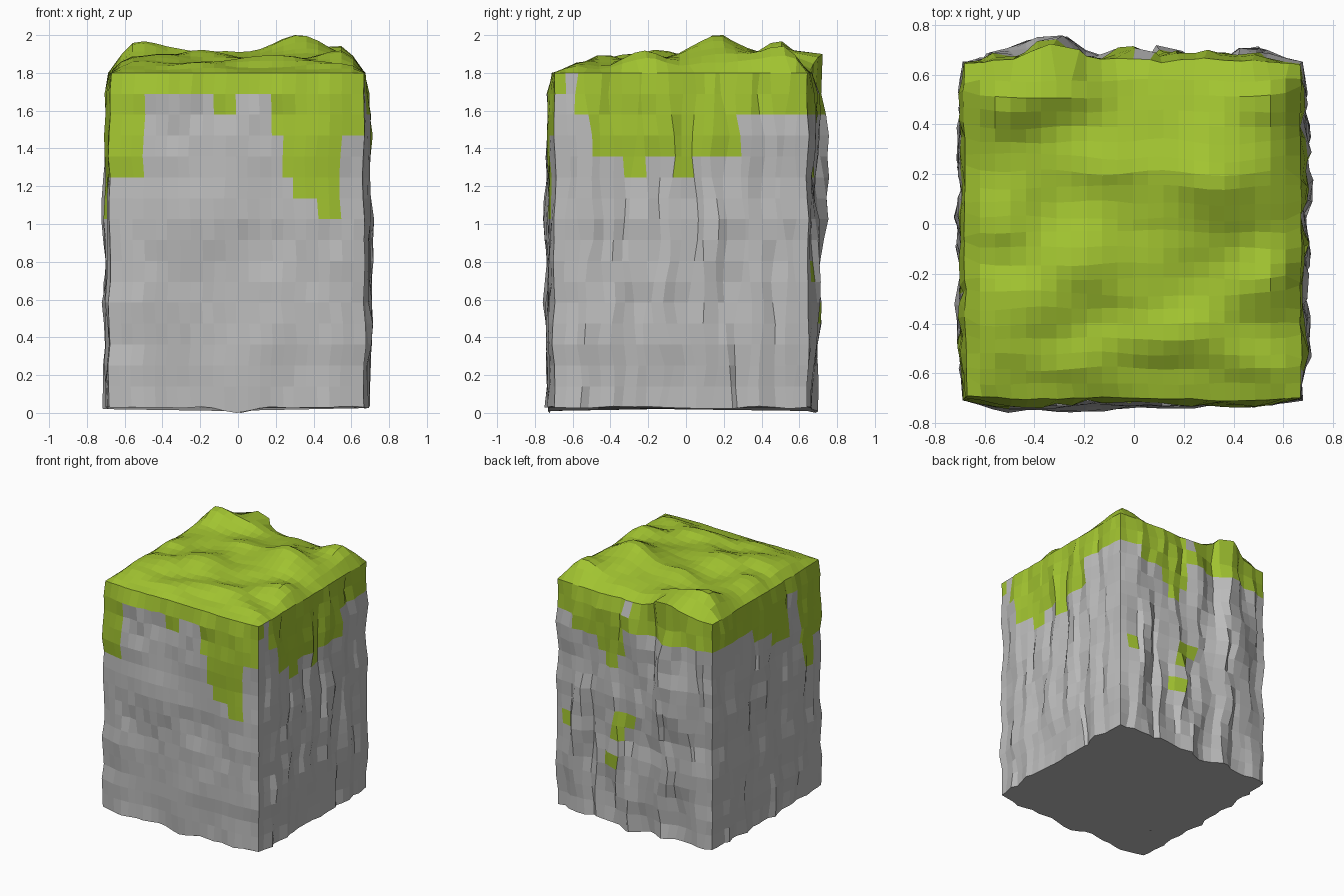
import bpy, bmesh
from math import exp
from mathutils import Vector, noise

if "Cube" in bpy.data.objects:
    bpy.data.objects.remove(bpy.data.objects["Cube"])

N, ROWS = 22, 16                 # cells along each side, rows up the height
XL, XR, Y0, Y1, Z0, Z1 = -0.68, 0.67, -0.70, 0.645, 0.03, 1.80
DZ = (Z1 - Z0) / ROWS

# Each side: start, end, outward normal, bulge, then grass drips as
# (end of span along the side 0..1, lowest z of the grass)
SIDES = [
    ((XL, Y0), (XR, Y0), (0, -1), 0.055,
     [(.125, 1.25), (.40, 1.68), (.50, 1.57), (.63, 1.68), (.67, 1.46), (.71, 1.25),
      (.83, 1.13), (.92, 1.02), (1, 1.46)]),
    ((XR, Y0), (XR, Y1), (1, 0), 0.047,
     [(.06, 1.68), (.10, 1.80), (.13, 1.57), (.28, 1.36), (.37, 1.25), (.46, 1.36),
      (.55, 1.25), (.72, 1.36), (1, 1.57)]),
    ((XR, Y1), (XL, Y1), (0, 1), 0.112,
     [(.14, 1.57), (.25, 1.46), (.34, 1.36), (.42, 1.25), (.46, 1.36), (.50, 1.57),
      (.75, 1.57), (1, 1.62)]),
    ((XL, Y1), (XL, Y0), (-1, 0), 0.040,
     [(.35, 1.57), (.38, 1.68), (.55, 1.46), (.70, 1.36), (.75, 1.68), (.82, 1.25),
      (.91, 1.02), (1, 1.25)]),
]
# Stray moss patches on the back: t range, z range
PATCHES = [(.03, .10, .69, .80), (.36, .50, .80, .91), (.36, .46, .69, .80), (.34, .41, .47, .58)]


def bump(a, centre, width):
    return exp(-((a - centre) / width) ** 2)


def corner_shift(c, z):
    """Slight wobble of the upright corner edges."""
    k = 0.028 * noise.noise(Vector((c[0] * 9, c[1] * 9, z * 4.5)))
    return Vector((c[0], c[1], 0)).normalized() * k


def side_grid(s):
    """Displaced vertex grid of one side; corners are shared with the neighbours."""
    ca, cb, n, amp, _ = SIDES[s]
    a, b, n = Vector((*ca, 0)), Vector((*cb, 0)), Vector((*n, 0))
    raw = {}
    for i in range(N + 1):
        for j in range(ROWS + 1):
            t, z = i / N, Z0 + DZ * j
            k = 4 if s == 0 else 12          # other sides have vertical ridges
            d = 0.35 + (.4 if s == 0 else .75) * noise.noise(Vector((t * k, z * 2, s * 7.3)))
            d += 0.25 * noise.noise(Vector((t * 22, z * 8, s * 3.1 + 20)))
            if s == 0:
                d += .3 * bump(z, .95, .3) * bump(t, .25, .25)
            if s == 2:
                d += 0.9 * bump(t, .72, .08) * bump(z, 1.25, .45)
            raw[i, j] = d * min(1, 10 * t * (1 - t)) * (.35 if j == ROWS else 1)
    top = max(raw.values())
    grid = {}
    for (i, j), d in raw.items():
        t, z = i / N, Z0 + DZ * j
        edge = 0 if i in (0, N) else 1
        jit = (.012 if s == 0 else .055) * edge * noise.noise(Vector((t * 17, j * .3, s + 40)))
        p = a.lerp(b, t) + (b - a).normalized() * jit + n * (amp * max(d / top, -.3) * edge)
        p += corner_shift(ca, z).lerp(corner_shift(cb, z), t)
        p.z = z
        if j == 0 and edge:                   # ragged lower rim
            p.z -= .03 * bump(t, .5, .07) if s % 2 == 0 else .01 * bump(t, .6, .1)
            p.z += .012 * noise.noise(Vector((t * 9, s * 3.3, 2))) * (1 - bump(t, .5, .1))
        if j == ROWS and s == 2:              # raised lip at the back
            h = bump(t, .73, .11) * edge
            p.z += 0.10 * h
            p.y += 0.06 * h
        grid[i, j] = p
    return grid


def is_grass(s, t, z):
    if s == 2 and any(p[0] < t < p[1] and p[2] < z < p[3] for p in PATCHES):
        return True
    if s == 2 and .455 < t < .50 and z > 1.69:
        return False
    return z > next(low for end, low in SIDES[s][4] if t <= end)


def add_face(bm, pts):
    bm.faces.new([bm.verts.new(p) for p in pts])


def finish(bm, name, colour):
    bmesh.ops.remove_doubles(bm, verts=bm.verts, dist=1e-5)
    me = bpy.data.meshes.new(name)
    bm.to_mesh(me)
    bm.free()
    ob = bpy.data.objects.new(name, me)
    bpy.context.collection.objects.link(ob)
    mat = bpy.data.materials.new(name)
    mat.diffuse_color = colour
    mat.use_nodes = True
    mat.node_tree.nodes["Principled BSDF"].inputs["Base Color"].default_value = mat.diffuse_color
    me.materials.append(mat)


rock, grass = bmesh.new(), bmesh.new()
grids = [side_grid(s) for s in range(4)]

# Side walls, shared between rock and hanging grass
for s, g in enumerate(grids):
    for i in range(N):
        for j in range(ROWS):
            green = is_grass(s, (i + .5) / N, Z0 + DZ * (j + .5))
            add_face(grass if green else rock,
                     [g[i, j], g[i + 1, j], g[i + 1, j + 1], g[i, j + 1]])

# Underside
add_face(rock, [g[i, 0] for g in reversed(grids) for i in range(N, 0, -1)])

# Lumpy grass top: (x, y, height, x width, y width)
HUMPS = [(.32, .19, .14, .22, .20), (-.52, .50, .10, .16, .15), (-.28, .48, .03, .2, .12),
         (-.18, -.15, .07, .2, .15), (-.08, .22, .05, .14, .14), (.52, -.20, .05, .2, .14),
         (.50, .50, .08, .18, .12), (-.5, -.38, .04, .2, .12), (.15, -.42, .04, .2, .12),
         (-.5, .05, .04, .15, .15)]
rim = [[g[i, ROWS] for i in range(N + 1)] for g in grids]
top = {}
for i in range(N + 1):
    for j in range(N + 1):
        u, v = i / N, j / N
        if j == 0:
            p = rim[0][i]
        elif i == N:
            p = rim[1][j]
        elif j == N:
            p = rim[2][N - i]
        elif i == 0:
            p = rim[3][N - j]
        else:
            x, y = XL + (XR - XL) * u, Y0 + (Y1 - Y0) * v
            h = .045 + sum(a * bump(x, cx, wx) * bump(y, cy, wy) for cx, cy, a, wx, wy in HUMPS)
            h += .03 * noise.noise(Vector((x * 4, y * 6, 5)))
            h += .06 * bump(x, -.32, .15) * bump(y, Y1, .15)
            fade = min(1, 16 * min(u, 1 - u), 9 * v, 18 * (1 - v))
            slide = .022 * noise.noise(Vector((x * 4, y * 9, 11)))
            p = Vector((x, y - slide - .1 * h * fade, Z1 + h * fade))
        top[i, j] = p.copy()
peak = max(p.z for p in top.values()) - Z1
for (i, j), p in top.items():
    if 0 < i < N and 0 < j < N:
        p.z = Z1 + (p.z - Z1) * .2 / peak
for i in range(N):
    for j in range(N):
        add_face(grass, [top[i, j], top[i + 1, j], top[i + 1, j + 1], top[i, j + 1]])

finish(rock, "rock_block", (.5, .5, .5, 1))
finish(grass, "grass_cover", (.36, .55, .03, 1))
